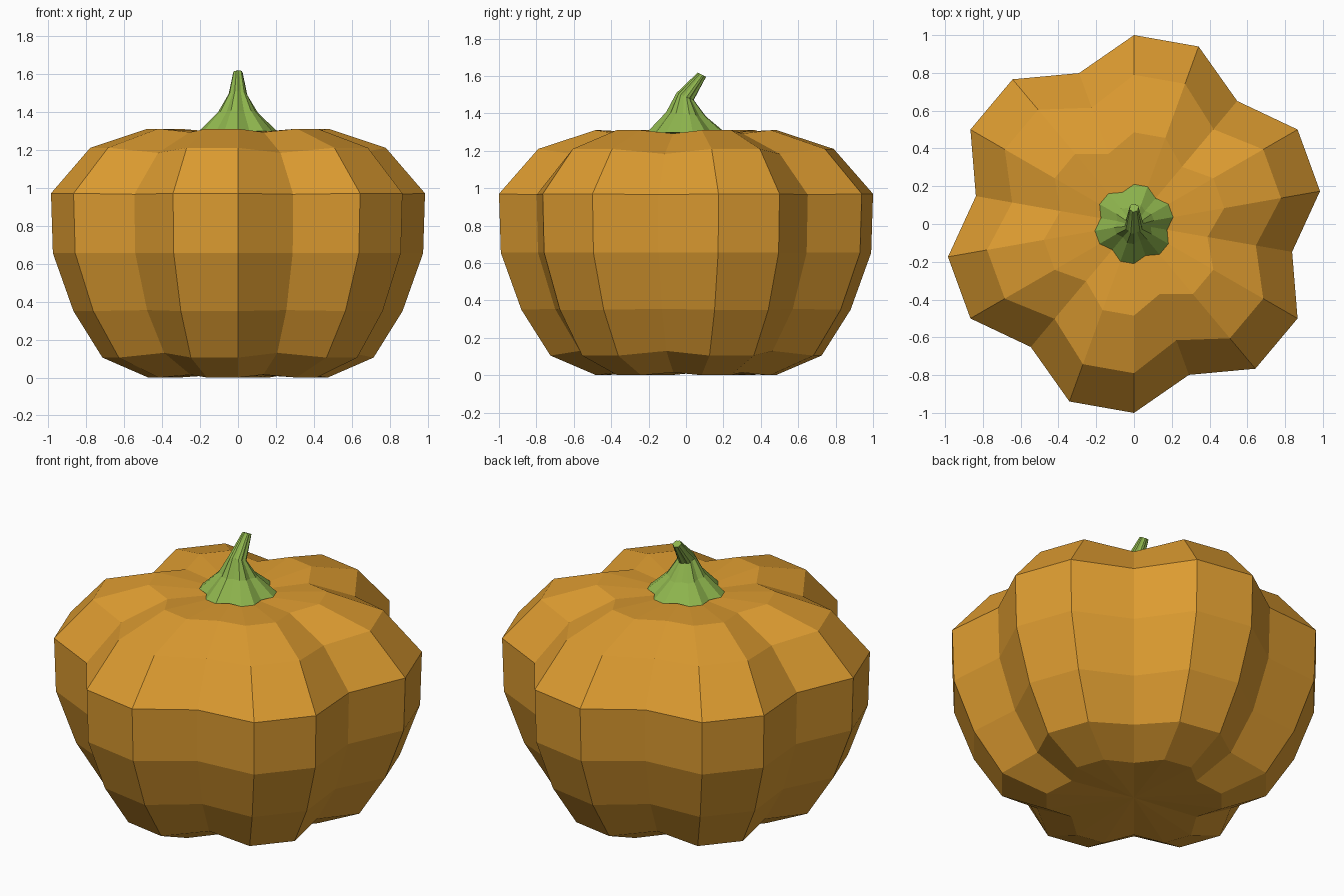
import bpy, bmesh, math
from mathutils import Vector

if "Cube" in bpy.data.objects:
    bpy.data.objects.remove(bpy.data.objects["Cube"])

N = 18  # three sides per lobe, six lobes


def material(name, rgb):
    m = bpy.data.materials.new(name)
    m.diffuse_color = (*rgb, 1)
    m.use_nodes = True
    m.node_tree.nodes["Principled BSDF"].inputs["Base Color"].default_value = m.diffuse_color
    return m


def ring(bm, peak_r, peak_z, valley_r, valley_z, y=0.0, tilt=0.0):
    """Lobed ring: two peak points, then one groove point."""
    verts = []
    for i in range(N):
        a = math.radians(10 + 20 * i)
        groove = i % 3 == 2
        r, z = (valley_r, valley_z) if groove else (peak_r, peak_z)
        ly = r * math.sin(a)
        verts.append(bm.verts.new((r * math.cos(a),
                                   y + ly * math.cos(tilt),
                                   z - ly * math.sin(tilt))))
    return verts


def loft(name, rings, bottom, top, mat):
    """Skin the rings and close both ends with fans."""
    bm = bmesh.new()
    loops = [ring(bm, *r) for r in rings]
    for a, b in zip(loops, loops[1:]):
        for i in range(N):
            j = (i + 1) % N
            bm.faces.new((a[i], a[j], b[j], b[i]))
    for loop, co in ((loops[0], bottom), (loops[-1], top)):
        c = bm.verts.new(Vector(co))
        for i in range(N):
            bm.faces.new((loop[i], loop[(i + 1) % N], c))
    bmesh.ops.recalc_face_normals(bm, faces=bm.faces)
    me = bpy.data.meshes.new(name)
    bm.to_mesh(me)
    bm.free()
    me.materials.append(mat)
    ob = bpy.data.objects.new(name, me)
    bpy.context.collection.objects.link(ob)
    return ob


orange = material("pumpkin orange", (0.72, 0.33, 0.03))
green = material("stem green", (0.275, 0.468, 0.076))

# Ribbed body: peak radius, peak height, groove radius, groove height
loft("pumpkin_body", [
    (0.48, 0.00, 0.39, 0.015),
    (0.725, 0.105, 0.605, 0.13),
    (0.88, 0.35, 0.745, 0.355),
    (0.99, 0.655, 0.842, 0.655),
    (1.00, 0.97, 0.85, 0.965),
    (0.79, 1.21, 0.655, 1.183),
    (0.485, 1.31, 0.395, 1.292),
], (0, 0, 0.022), (0, 0, 1.285), orange)

# Curved stem with the same ribs, leaning to the back
loft("stem", [
    (0.21, 1.297, 0.178, 1.297),
    (0.107, 1.395, 0.091, 1.395, 0.0, math.radians(6)),
    (0.05, 1.49, 0.042, 1.49, -0.005, math.radians(22)),
    (0.025, 1.607, 0.021, 1.607, 0.085, math.radians(27)),
], (0, 0, 1.29), (0, 0.085, 1.607), green)
